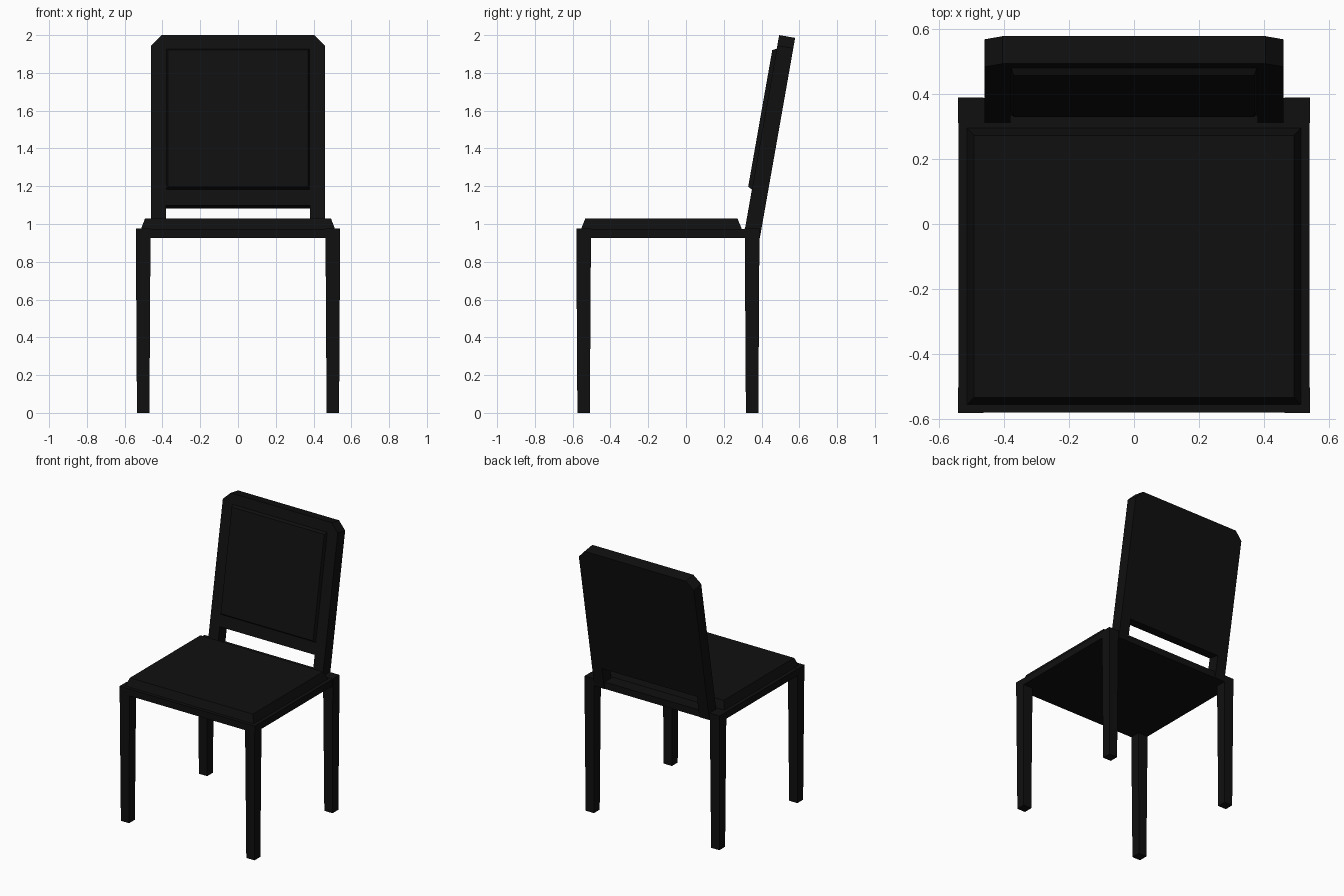
import bpy, bmesh
from math import radians
from mathutils import Matrix

if "Cube" in bpy.data.objects:
    bpy.data.objects.remove(bpy.data.objects["Cube"])

black = bpy.data.materials.new("black_finish")
black.diffuse_color = (0.005, 0.005, 0.005, 1)
black.use_nodes = True
black.node_tree.nodes["Principled BSDF"].inputs["Base Color"].default_value = black.diffuse_color


def finish(name, bm, matrix=None):
    if matrix is not None:
        bm.transform(matrix)
    bmesh.ops.recalc_face_normals(bm, faces=bm.faces)
    me = bpy.data.meshes.new(name)
    bm.to_mesh(me)
    bm.free()
    me.materials.append(black)
    ob = bpy.data.objects.new(name, me)
    bpy.context.collection.objects.link(ob)
    return ob


def frustum(name, lower, upper, z0, z1, matrix=None):
    """Block between two rectangles (x0, x1, y0, y1) at heights z0 and z1."""
    bm = bmesh.new()
    rings = []
    for (x0, x1, y0, y1), z in ((lower, z0), (upper, z1)):
        rings.append([bm.verts.new(p) for p in
                      ((x0, y0, z), (x1, y0, z), (x1, y1, z), (x0, y1, z))])
    a, b = rings
    bm.faces.new(a[::-1])
    bm.faces.new(b)
    for i in range(4):
        j = (i + 1) % 4
        bm.faces.new((a[i], a[j], b[j], b[i]))
    return finish(name, bm, matrix)


# Four tapered legs
for side, sx in (("left", -1), ("right", 1)):
    for end, y in (("front", -0.542), ("back", 0.35)):
        x = sx * 0.502
        t, b = 0.039, 0.033
        frustum(f"{end}_{side}_leg", (x - b, x + b, y - b, y + b),
                (x - t, x + t, y - t, y + t), 0, 0.975)

# Seat frame and bevelled seat pad
frame = (-0.54, 0.54, -0.58, 0.388)
frustum("seat_frame", frame, frame, 0.925, 0.974)
frustum("seat_pad", (-0.515, 0.515, -0.557, 0.297),
        (-0.492, 0.492, -0.533, 0.272), 0.97, 1.03)

# Backrest plane: local x across, local y up the back, local z towards the front
tilt = Matrix.Translation((0, 0.3123, 0.975)) @ Matrix.Rotation(radians(80), 4, 'X')

# Backrest: arch outline with clipped top corners, extruded backwards
half = [(0.38, 0.125), (0.38, -0.036), (0.46, -0.036), (0.46, 0.985), (0.404, 1.041)]
outline = half + [(-x, y) for x, y in reversed(half)]
bm = bmesh.new()
face = bm.faces.new([bm.verts.new((x, y, 0)) for x, y in outline])
ext = bmesh.ops.extrude_face_region(bm, geom=[face], use_keep_orig=True)
moved = [v for v in ext["geom"] if isinstance(v, bmesh.types.BMVert)]
bmesh.ops.translate(bm, verts=moved, vec=(0, 0, -0.086))
finish("backrest", bm, tilt)

# Raised panel on the front of the backrest
frustum("backrest_pad", (-0.38, 0.38, 0.208, 0.97),
        (-0.37, 0.37, 0.222, 0.956), -0.005, 0.022, tilt)
